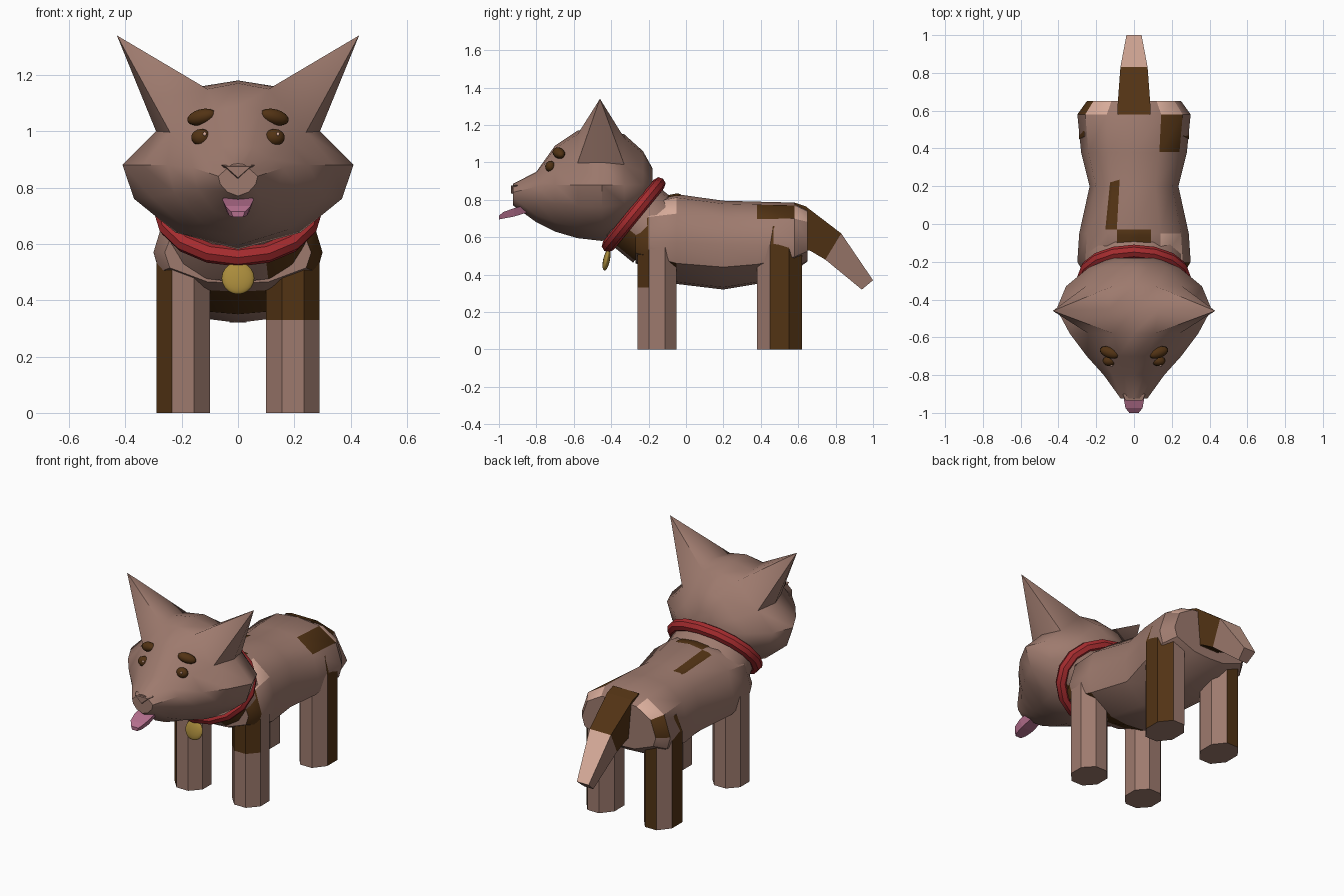
import bpy, bmesh, math
from mathutils import Vector, Matrix

if "Cube" in bpy.data.objects:
    bpy.data.objects.remove(bpy.data.objects["Cube"])

COLOURS = [("brown_fur", (.34, .195, .155)), ("dark_fur", (.085, .033, .007)),
           ("light_fur", (.70, .42, .33)), ("red_collar", (.38, .025, .028)),
           ("gold", (.40, .26, .045)), ("pink_tongue", (.46, .16, .27))]
MATS = []
for label, rgb in COLOURS:
    m = bpy.data.materials.new(label)
    m.diffuse_color = (*rgb, 1)
    m.use_nodes = True
    m.node_tree.nodes["Principled BSDF"].inputs["Base Color"].default_value = m.diffuse_color
    MATS.append(m)
BROWN, DARK, LIGHT, RED, GOLD, PINK = range(6)


def finish(name, bm, smooth=None):
    me = bpy.data.meshes.new(name)
    bm.to_mesh(me)
    bm.free()
    for m in MATS:
        me.materials.append(m)
    if smooth:
        me.shade_smooth()
        me.set_sharp_from_angle(angle=math.radians(smooth))
    ob = bpy.data.objects.new(name, me)
    bpy.context.collection.objects.link(ob)
    return ob


def loft(rings, colour):
    """Skin closed rings, cap both ends; colour(i, j, centre, normal) gives the material."""
    bm = bmesh.new()
    vs = [[bm.verts.new(p) for p in r] for r in rings]
    n = len(rings[0])
    made = [(bm.faces.new((a[j], a[(j + 1) % n], b[(j + 1) % n], b[j])), i, j)
            for i, (a, b) in enumerate(zip(vs, vs[1:])) for j in range(n)]
    made += [(bm.faces.new(vs[0]), -1, 0), (bm.faces.new(vs[-1]), len(rings), 0)]
    bmesh.ops.recalc_face_normals(bm, faces=bm.faces)
    bm.normal_update()
    for f, i, j in made:
        f.material_index = colour(i, j, f.calc_center_median(), f.normal)
    return bm, vs


def section(shape, y, w, top, mid, bot):
    """Mirrored cross-section: shape holds half-width and height fractions, top to bottom."""
    half = [(w * a, mid + b * ((top - mid) if b > 0 else (mid - bot))) for a, b in shape]
    return [(x, y, z) for x, z in half] + [(-x, y, z) for x, z in half[-2:0:-1]]


def band(j):
    return j if j < 6 else 11 - j


def ball(name, loc, size, mat, tilt=(0, 0, 0), seg=12):
    bm = bmesh.new()
    bmesh.ops.create_uvsphere(bm, u_segments=seg, v_segments=seg // 2 + 2, radius=1)
    for f in bm.faces:
        f.material_index = mat
    ob = finish(name, bm, 60)
    ob.location, ob.scale, ob.rotation_euler = loc, size, tilt
    return ob


# Body with painted patches
def body_colour(i, j, c, n):
    b, right = band(j), c.x > 0
    if i == 0 and b in (2, 3) and right:
        return DARK
    if i == 1:
        if b == 1 and right:
            return LIGHT
        if b >= 4 and abs(c.x) < .2:
            return DARK
    if i == 4 and b == 1 and right:
        return DARK
    if i == 5:
        if b == 1:
            return LIGHT
        if b == 2 and not right:
            return DARK
    return BROWN


body_shape = [(0, 1), (.48, .93), (.86, .6), (1, 0), (.93, -.5), (.42, -.95), (0, -1)]
body_rows = [(-.27, .26, .72, .57, .46), (-.2, .30, .80, .57, .43), (-.05, .29, .83, .57, .35),
             (.2, .235, .795, .56, .32), (.38, .28, .79, .56, .35), (.58, .30, .785, .57, .42),
             (.65, .25, .75, .58, .47)]
bm, _ = loft([section(body_shape, *r) for r in body_rows], body_colour)
body = finish("body", bm, 38)

# Back patches, laid on the body surface
for name, (a, b, c, d) in {
        "back_stripe": ((-.15, -.03), (-.09, -.03), (-.075, .235), (-.125, .22)),
        "collar_patch": ((-.09, -.14), (.09, -.14), (.09, -.03), (-.09, -.03))}.items():
    bm = bmesh.new()
    a, b, c, d = (Vector((*p, 1.2)) for p in (a, b, c, d))
    N = 8
    g = [[bm.verts.new(a.lerp(b, u / N).lerp(d.lerp(c, u / N), v / N)) for u in range(N + 1)]
         for v in range(N + 1)]
    for v in range(N):
        for u in range(N):
            f = bm.faces.new((g[v][u], g[v][u + 1], g[v + 1][u + 1], g[v + 1][u]))
            f.material_index = DARK
    ob = finish(name, bm, 38)
    sw = ob.modifiers.new("lay_on", "SHRINKWRAP")
    sw.target, sw.wrap_method, sw.wrap_mode = body, "PROJECT", "ABOVE_SURFACE"
    sw.use_project_z, sw.use_negative_direction, sw.use_positive_direction = True, True, False
    sw.offset = .004

# Head, with each ear pulled out of the upper side faces
head_shape = [(0, 1), (.32, .93), (.71, .4), (1, 0), (.9, -.4), (.54, -.8), (0, -1)]
head_rows = [(-.925, .07, .885, .84, .77), (-.8, .16, .95, .87, .68), (-.7, .25, 1.09, .88, .63),
             (-.58, .34, 1.17, .88, .595), (-.45, .41, 1.18, .88, .58), (-.33, .36, 1.15, .88, .62),
             (-.23, .24, 1.06, .88, .68), (-.18, .12, .97, .88, .78)]
bm, vs = loft([section(head_shape, *r) for r in head_rows], lambda i, j, c, n: BROWN)
for s, hi, lo in ((1, 1, 2), (-1, 11, 10)):
    rim = [vs[3][hi], vs[4][hi], vs[5][hi], vs[5][lo], vs[4][lo], vs[3][lo]]
    bmesh.ops.delete(bm, geom=[f for f in bm.faces if all(v in rim for v in f.verts)],
                     context="FACES")
    tip = bm.verts.new((s * .43, -.46, 1.34))
    for p, q in zip(rim, rim[1:] + rim[:1]):
        bm.faces.new((p, q, tip))
bmesh.ops.recalc_face_normals(bm, faces=bm.faces)
finish("head", bm, 45)

# Nose wedge
bm, _ = loft([[(-.06, -.90, .88), (.06, -.90, .88), (0, -.90, .82)],
              [(-.045, -.935, .875), (.045, -.935, .875), (0, -.935, .835)]],
             lambda i, j, c, n: BROWN)
finish("nose", bm)

# Eyes, catchlights and brows
for s, side in ((1, "right"), (-1, "left")):
    ball(side + "_eye", (s * .13, -.725, .978), (.036, .028, .03), DARK)
    ball(side + "_catchlight", (s * .13 + .012, -.75, .99), (.007, .006, .007), LIGHT, seg=6)
    ball(side + "_brow", (s * .13, -.68, 1.05), (.055, .03, .028), DARK,
         (0, s * math.radians(14), s * math.radians(20)))

# Tongue
bm, _ = loft([[(-w, y, z), (w, y, z), (w * .7, y, z - t), (-w * .7, y, z - t)]
              for y, z, w, t in ((-.84, .775, .05, .04), (-.92, .755, .055, .045),
                                 (-.975, .735, .045, .035), (-1, .715, .025, .02))],
             lambda i, j, c, n: PINK)
finish("tongue", bm)

# Neck and collar share one tilted plane
TILT = Matrix.Translation((0, -.28, .72)) @ Matrix.Rotation(math.radians(50.7), 4, "X")


def oval(rx, ry, h, n=16):
    return [TILT @ Vector((rx * math.cos(math.tau * k / n), ry * math.sin(math.tau * k / n), h))
            for k in range(n)]


bm, _ = loft([oval(.2, .17, .1), oval(.25, .2, 0), oval(.28, .2, -.16)],
             lambda i, j, c, n: DARK if i == 1 and c.x > .08 and c.z < .6 else BROWN)
finish("neck", bm, 35)

bm = bmesh.new()
M, K = 16, 8
tube = []
for k in range(M):
    t = math.tau * k / M
    tube.append([bm.verts.new(TILT @ Vector((
        (.265 + .036 * math.cos(u)) * math.cos(t), (.213 + .036 * math.cos(u)) * math.sin(t),
        .036 * math.sin(u)))) for u in (math.tau * q / K for q in range(K))])
for k in range(M):
    for q in range(K):
        a, b = tube[k], tube[(k + 1) % M]
        bm.faces.new((a[q], b[q], b[(q + 1) % K], a[(q + 1) % K])).material_index = RED
bmesh.ops.recalc_face_normals(bm, faces=bm.faces)
finish("collar", bm, 30)

# Tag and its link
ball("tag", (0, -.425, .478), (.058, .018, .058), GOLD, (math.radians(-12), 0, 0), 16)
ball("tag_link", (0, -.412, .55), (.01, .012, .032), GOLD, seg=8)


# Legs: eight-sided posts, painted by the direction each side faces
def leg(name, x, y, ry, colour):
    k = 1 / math.cos(math.pi / 8)
    angles = [math.pi / 8 + q * math.pi / 4 for q in range(8)]
    rings = [[(x + .095 * k * f * math.cos(a), y + ry * k * f * math.sin(a), z) for a in angles]
             for z, f in ((0, 1), (.33, 1), (.56, 1), (.66, .7))]
    bm, _ = loft(rings, lambda i, j, c, n: DARK if i in (0, 1, 2) and colour(i, n) else BROWN)
    finish(name, bm)


leg("front_right_leg", .195, -.155, .105, lambda i, n: i >= 1 and n.y < -.3)
leg("front_left_leg", -.195, -.155, .105, lambda i, n: n.x < -.5 and n.y < -.3)
leg("rear_right_leg", .195, .5, .12, lambda i, n: n.x > .85 or (n.x > .4 and n.y > .3))
leg("rear_left_leg", -.195, .5, .12, lambda i, n: n.y > .9 or n.x < -.9)

# Tail: dark root, light upper face near the tip
tail_rows = [(.58, .785, .60, .52, .088), (.64, .765, .66, .53, .086),
             (.83, .62, .745, .48, .072), (1.0, .37, .94, .32, .04)]
bm, _ = loft([[(-w, y, z), (w, y, z), (w * .75, y2, z2), (-w * .75, y2, z2)]
              for y, z, y2, z2, w in tail_rows],
             lambda i, j, c, n: DARK if i in (0, 1) else LIGHT if i == 2 and j == 0 else BROWN)
finish("tail", bm)
